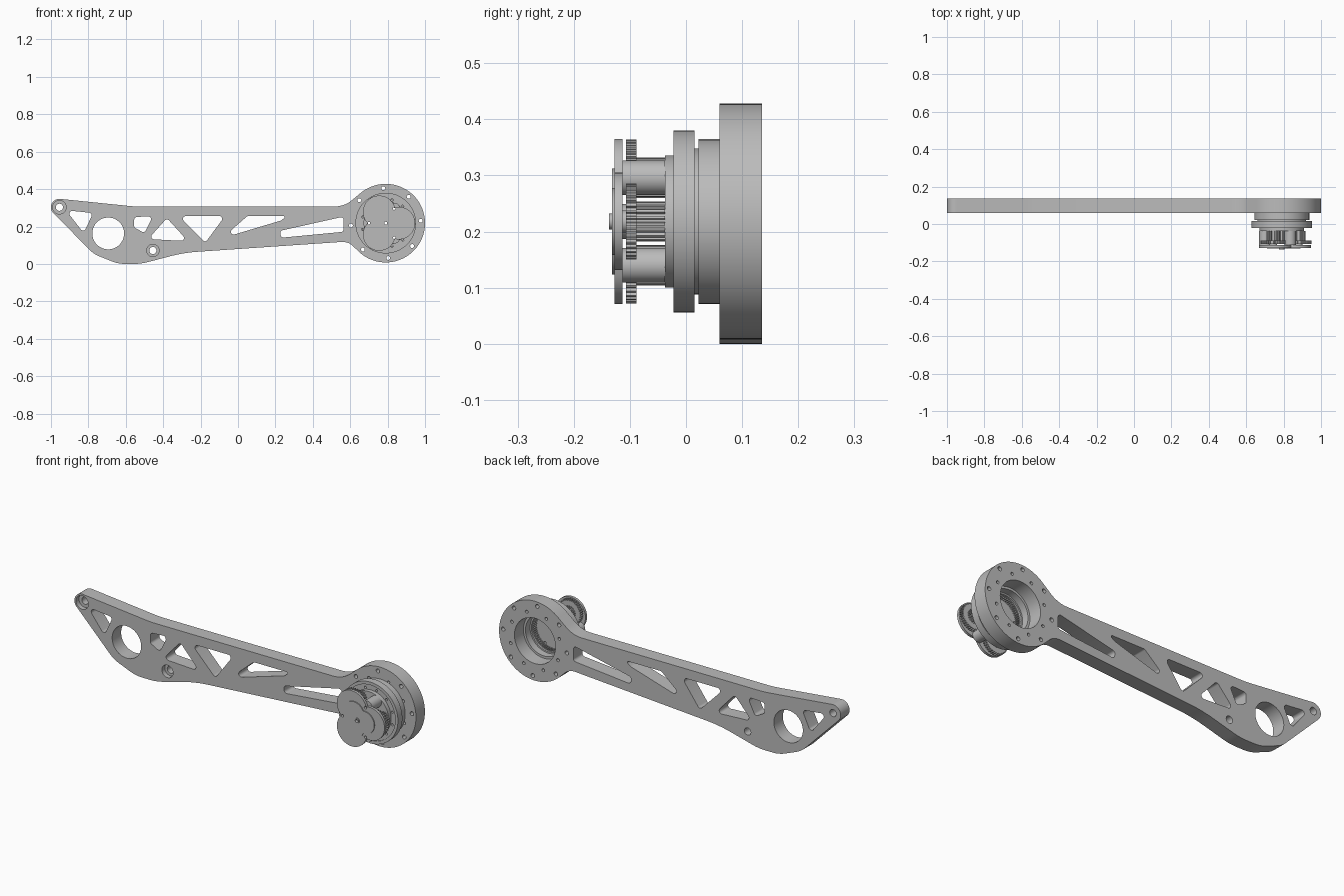
import bpy
from math import sin, cos, tan, pi, radians
from mathutils import Vector

cube = bpy.data.objects.get("Cube")
if cube:
    bpy.data.objects.remove(cube)

mat = bpy.data.materials.new("machined_grey")
mat.use_nodes = True
GREY = (0.5, 0.5, 0.5, 1)
mat.diffuse_color = GREY
mat.node_tree.nodes["Principled BSDF"].inputs["Base Color"].default_value = GREY

CX, CZ = 0.79, 0.218   # hub axis
THIRDS = [0, 120, 240]
GAPS = [60, 180, 300]


def arc(cx, cz, r, a0, a1, n):
    return [(cx + r * cos(radians(a0 + (a1 - a0) * i / n)),
             cz + r * sin(radians(a0 + (a1 - a0) * i / n))) for i in range(n + 1)]


def circle(cx, cz, r, n=48):
    return arc(cx, cz, r, 0, 360, n)[:-1]


def polar(r, a):
    return CX + r * cos(radians(a)), CZ + r * sin(radians(a))


def fillet(points, default=0.0, steps=8):
    """Round polygon corners; a third value on a point is its own radius."""
    out = []
    for i, p in enumerate(points):
        r = p[2] if len(p) > 2 else default
        c = Vector(p[:2])
        a = Vector(points[i - 1][:2]) - c
        b = Vector(points[(i + 1) % len(points)][:2]) - c
        if r == 0:
            out.append(tuple(c))
            continue
        half = a.angle(b) / 2
        t = min(r / tan(half), 0.48 * a.length, 0.48 * b.length)
        r = t * tan(half)
        centre = c + (a.normalized() + b.normalized()).normalized() * (r / sin(half))
        u, v = c + a.normalized() * t - centre, c + b.normalized() * t - centre
        sweep = u.angle_signed(v)
        for k in range(steps + 1):
            ang = -sweep * k / steps
            out.append((centre.x + u.x * cos(ang) - u.y * sin(ang),
                        centre.y + u.x * sin(ang) + u.y * cos(ang)))
    return out


def teeth(cx, cz, r, depth, count):
    pts = []
    for i in range(count):
        for f, rr in ((0, r - depth), (0.3, r - depth), (0.42, r), (0.78, r), (0.9, r - depth)):
            a = 2 * pi * (i + f) / count
            pts.append((cx + rr * cos(a), cz + rr * sin(a)))
    return pts


def trefoil(d, r):
    """Outline of three overlapping lobes around the hub axis."""
    pts = []
    span = math_span(d, r)
    for a in THIRDS:
        pts += arc(*polar(d, a), r, a - span, a + span, 24)[:-1]
    return pts


def math_span(d, r):
    # lobe half angle up to the notch shared with its neighbour
    notch = d / 2 + (r * r - 0.75 * d * d) ** 0.5
    p = Vector((notch * cos(pi / 3) - d, notch * sin(pi / 3)))
    return Vector((1, 0)).angle(p) * 180 / pi


def plate(name, y0, y1, outer, holes=()):
    """Extrude a flat outline with holes along y."""
    cu = bpy.data.curves.new(name, 'CURVE')
    cu.dimensions = '2D'
    cu.fill_mode = 'BOTH'
    cu.extrude = (y1 - y0) / 2
    for pts in [outer, *holes]:
        sp = cu.splines.new('POLY')
        sp.points.add(len(pts) - 1)
        for q, p in zip(sp.points, pts):
            q.co = (p[0], p[1], 0, 1)
        sp.use_cyclic_u = True
    ob = bpy.data.objects.new(name, cu)
    bpy.context.collection.objects.link(ob)
    ob.location.y = (y0 + y1) / 2
    ob.rotation_euler.x = pi / 2
    bpy.ops.object.select_all(action='DESELECT')
    ob.select_set(True)
    bpy.context.view_layer.objects.active = ob
    bpy.ops.object.convert(target='MESH')
    ob = bpy.context.object
    ob.data.materials.clear()
    ob.data.materials.append(mat)
    bpy.ops.object.shade_smooth_by_angle(angle=radians(30))
    return ob


def ring(name, y0, y1, r_out, r_in, holes=()):
    return plate(name, y0, y1, circle(CX, CZ, r_out, 72), [circle(CX, CZ, r_in, 72), *holes])


# Arm outline: hub arc, lower edge, tip arc, upper edge
outline = arc(CX, CZ, 0.21, 130, -134, 72)
outline += [(0.59, 0.12, 0.16), (-0.29, 0.06, 0.8), (-0.52, 0.0, 0.3), (-0.64, 0.0, 0.2),
            (-0.77, 0.052, 0.15)]
outline += arc(-0.955, 0.303, 0.045, 225, 82, 16)
outline += [(-0.553, 0.307, 0.6), (0.569, 0.307, 0.2)]

# Lightening pockets
pockets = [
    [(-0.92, 0.287), (-0.775, 0.272), (-0.825, 0.165)],
    [(-0.555, 0.25), (-0.455, 0.256), (-0.50, 0.165), (-0.555, 0.195)],
    [(-0.48, 0.133), (-0.38, 0.245), (-0.268, 0.122)],
    [(-0.315, 0.256), (-0.07, 0.256), (-0.175, 0.113)],
    [(-0.085, 0.138), (0.05, 0.256), (0.26, 0.256), (0.23, 0.232)],
    [(0.225, 0.177), (0.565, 0.253), (0.565, 0.172), (0.23, 0.14)],
]
holes = [fillet(p, 0.015) for p in pockets]
holes.append(circle(-0.694, 0.163, 0.085, 64))
eyes = [("tip", -0.955, 0.303, 0.036), ("lower", -0.455, 0.072, 0.033)]
holes += [circle(x, z, r) for _, x, z, r in eyes]
holes.append(circle(CX, CZ, 0.12, 72))
for i in range(8):
    holes.append(circle(*polar(0.187, 4 + 45 * i), 0.0105, 20))
    holes.append(circle(*polar(0.15, 26 + 45 * i), 0.008, 20))
plate("arm", 0.06, 0.135, fillet(outline), holes)

# Floors of the counterbored pivot holes
for label, x, z, r in eyes:
    plate(label + "_pivot_floor", 0.085, 0.135, circle(x, z, r), [circle(x, z, 0.019, 32)])

# Stepped housing
ring("bearing_housing", 0.022, 0.06, 0.147, 0.108)
ring("bearing_spacer", 0.012, 0.022, 0.13, 0.1)
ring("outer_race", -0.022, 0.015, 0.162, 0.146)
rim_holes = [circle(*polar(0.128, 15 + 30 * i), 0.006, 16) for i in range(12)]
plate("inner_flange", -0.016, 0.012, circle(CX, CZ, 0.1465, 72),
      [teeth(CX, CZ, 0.1, 0.006, 60), *rim_holes])

# Planet carrier: base plate, posts and cover
axis_hole = circle(CX, CZ, 0.008, 16)
bolt_holes = [circle(*polar(0.09, a), 0.007, 16) for a in GAPS]
plate("carrier_base", -0.037, -0.014, circle(CX, CZ, 0.118, 72), [axis_hole, *bolt_holes])
for i, a in enumerate(GAPS):
    c = polar(0.09, a)
    plate(f"carrier_post_{i + 1}", -0.113, -0.037, circle(*c, 0.031), [circle(*c, 0.007, 16)])
plate("carrier_cover", -0.127, -0.113, trefoil(0.07, 0.087), [axis_hole, *bolt_holes])
plate("cover_pad", -0.132, -0.127, trefoil(0.04, 0.06), [axis_hole])
ring("axis_collar", -0.137, -0.132, 0.014, 0.008)

# Sun gear and three stepped planet gears
plate("sun_gear", -0.107, -0.037, teeth(CX, CZ, 0.024, 0.005, 14), [axis_hole])
for i, a in enumerate(THIRDS):
    c = polar(0.09, a)
    plate(f"planet_gear_{i + 1}", -0.107, -0.088, teeth(*c, 0.068, 0.006, 36))
    plate(f"planet_pinion_{i + 1}", -0.088, -0.037, teeth(*c, 0.036, 0.006, 18))
    plate(f"planet_pin_{i + 1}", -0.113, -0.107, circle(*c, 0.02))
